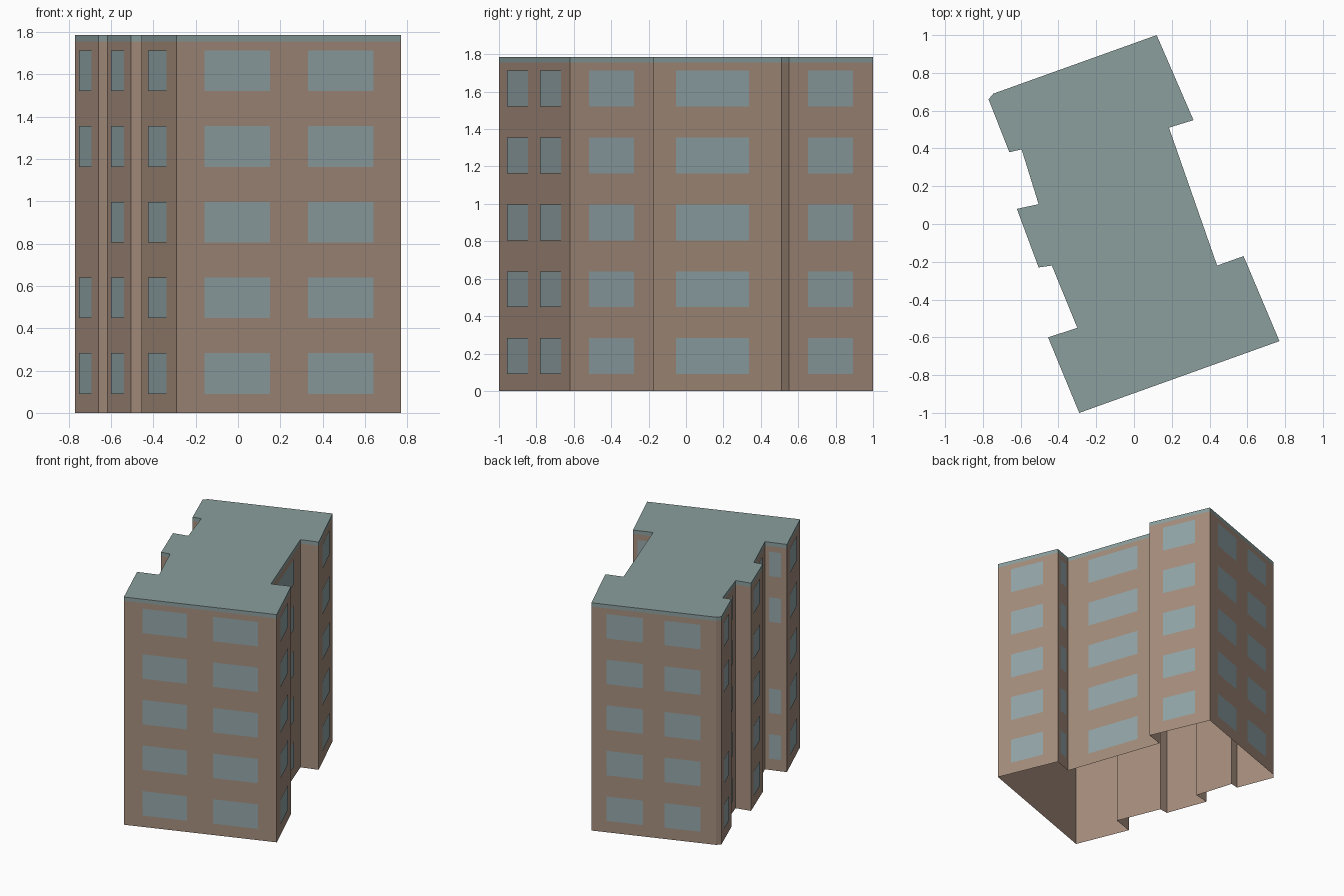
import bpy
import bmesh
from mathutils import Vector

cube = bpy.data.objects.get("Cube")
if cube:
    bpy.data.objects.remove(cube, do_unlink=True)

# Building outline, counter-clockwise from the front corner
OUTLINE = [Vector((x, y, 0)) for x, y in (
    (-0.29, -1.0), (0.77, -0.62), (0.58, -0.17), (0.44, -0.22),
    (0.185, 0.51), (0.315, 0.55), (0.12, 1.0), (-0.745, 0.69),
    (-0.77, 0.66), (-0.66, 0.38), (-0.595, 0.395), (-0.505, 0.105),
    (-0.62, 0.08), (-0.505, -0.23), (-0.435, -0.22), (-0.30, -0.55),
    (-0.455, -0.60))]
WALL_TOP, ROOF_TOP = 1.755, 1.785
FLOORS, FLOOR_STEP, SILL, WINDOW_HEIGHT = 5, 0.3575, 0.09, 0.192
OFFSET = 0.003


def material(name, colour):
    mat = bpy.data.materials.new(name)
    mat.use_nodes = True
    mat.diffuse_color = (*colour, 1)
    mat.node_tree.nodes["Principled BSDF"].inputs["Base Color"].default_value = (*colour, 1)
    return mat


def finish(name, bm, mat):
    mesh = bpy.data.meshes.new(name)
    bm.to_mesh(mesh)
    bm.free()
    mesh.materials.append(mat)
    obj = bpy.data.objects.new(name, mesh)
    bpy.context.collection.objects.link(obj)
    return obj


def ring(bm, z):
    return [bm.verts.new((p.x, p.y, z)) for p in OUTLINE]


def band(bm, z0, z1):
    """Upright faces along the outline; returns the upper ring."""
    low, high = ring(bm, z0), ring(bm, z1)
    for i in range(len(low)):
        j = (i + 1) % len(low)
        bm.faces.new((low[i], low[j], high[j], high[i]))
    return high


brick = material("brown_wall", (0.376, 0.266, 0.202))
glass = material("blue_grey_glass", (0.287, 0.376, 0.392))
slate = material("grey_green_roof", (0.254, 0.342, 0.337))

# Walls, open underneath
bm = bmesh.new()
band(bm, 0, WALL_TOP)
finish("walls", bm, brick)

# Flush roof slab with its edge band
bm = bmesh.new()
bm.faces.new(band(bm, WALL_TOP, ROOF_TOP))
finish("roof", bm, slate)

# Windows: two columns on long walls, one on shorter, none on the narrowest
SKIPPED = {(8, 2), (15, 2)}  # wall number and floor left blank
bm = bmesh.new()
for wall, start in enumerate(OUTLINE):
    along = OUTLINE[(wall + 1) % len(OUTLINE)] - start
    if along.length < 0.14:
        continue
    if along.length > 0.85:
        columns = ((0.123, 0.415), (0.585, 0.877))
    else:
        columns = ((0.225, 0.76),)
    outward = Vector((along.y, -along.x, 0)).normalized() * OFFSET
    # Walls on the left side run the other way, so their windows sit nearer the start
    if wall >= 8:
        columns = ((0.19, 0.725),)
    for floor in range(FLOORS):
        if (wall, floor) in SKIPPED:
            continue
        z0 = SILL + floor * FLOOR_STEP
        z1 = z0 + WINDOW_HEIGHT
        for a, b in columns:
            corners = ((a, z0), (b, z0), (b, z1), (a, z1))
            bm.faces.new([bm.verts.new(start + along * t + outward + Vector((0, 0, z)))
                          for t, z in corners])
finish("windows", bm, glass)
